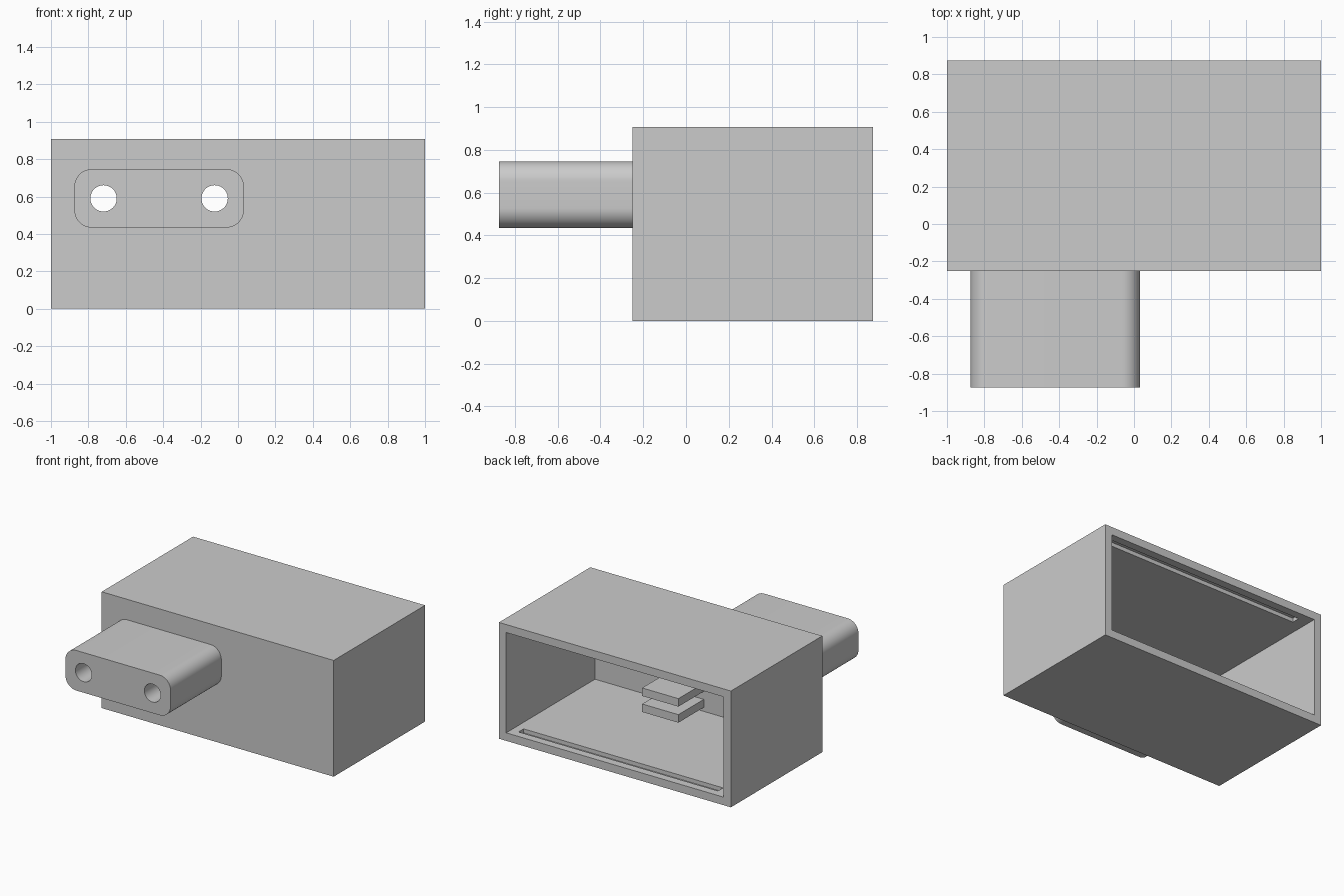
import bpy, bmesh, math
from mathutils import Matrix, Vector

cube = bpy.data.objects.get("Cube")
if cube:
    bpy.data.objects.remove(cube, do_unlink=True)

U = 1 / 32            # one design unit
WALL = 2 * U
BACK = 0.875          # y of the open back
FRONT = -8 * U        # y of the housing front
HEIGHT = 29 * U
PLUG_X, PLUG_Z = -13.5 * U, 0.59

grey = bpy.data.materials.new("light_grey")
grey.use_nodes = True
colour = (0.6, 0.6, 0.6, 1)
grey.diffuse_color = colour
grey.node_tree.nodes["Principled BSDF"].inputs["Base Color"].default_value = colour


def finish(name, bm):
    bmesh.ops.recalc_face_normals(bm, faces=bm.faces)
    mesh = bpy.data.meshes.new(name)
    bm.to_mesh(mesh)
    bm.free()
    mesh.materials.append(grey)
    obj = bpy.data.objects.new(name, mesh)
    bpy.context.collection.objects.link(obj)
    return obj


def box(name, low, high):
    low, high = Vector(low), Vector(high)
    bm = bmesh.new()
    bmesh.ops.create_cube(bm, size=1)
    bmesh.ops.scale(bm, vec=high - low, verts=bm.verts)
    bmesh.ops.translate(bm, vec=(low + high) / 2, verts=bm.verts)
    return finish(name, bm)


def rounded_bar(name, x, z, width, height, radius, y0, y1, steps=12):
    # Rounded rectangle in the xz plane, extruded along y
    bm = bmesh.new()
    ring = []
    for corner, (sx, sz) in enumerate([(1, 1), (-1, 1), (-1, -1), (1, -1)]):
        cx = x + sx * (width / 2 - radius)
        cz = z + sz * (height / 2 - radius)
        for i in range(steps + 1):
            a = math.pi / 2 * (corner + i / steps)
            ring.append(bm.verts.new((cx + radius * math.cos(a), y0,
                                      cz + radius * math.sin(a))))
    face = bm.faces.new(ring)
    new = bmesh.ops.extrude_face_region(bm, geom=[face])["geom"]
    moved = [v for v in new if isinstance(v, bmesh.types.BMVert)]
    bmesh.ops.translate(bm, vec=(0, y1 - y0, 0), verts=moved)
    return finish(name, bm)


def rod(name, x, z, radius, y0, y1):
    bm = bmesh.new()
    bmesh.ops.create_cone(bm, cap_ends=True, segments=64, radius1=radius,
                          radius2=radius, depth=y1 - y0)
    place = Matrix.Translation((x, (y0 + y1) / 2, z))
    bmesh.ops.transform(bm, verts=bm.verts,
                        matrix=place @ Matrix.Rotation(math.pi / 2, 4, "X"))
    return finish(name, bm)


def combine(target, tool, operation):
    mod = target.modifiers.new(operation.lower(), "BOOLEAN")
    mod.operation, mod.solver, mod.object = operation, "EXACT", tool
    bpy.ops.object.select_all(action="DESELECT")
    bpy.context.view_layer.objects.active = target
    target.select_set(True)
    bpy.ops.object.modifier_apply(modifier=mod.name)
    bpy.data.objects.remove(tool, do_unlink=True)


# Hollow housing, open at the back
housing = box("housing", (-1, FRONT, 0), (1, BACK, HEIGHT))
inner_front = FRONT + U
cavity = box("cavity", (-1 + WALL, inner_front, WALL),
             (1 - WALL, BACK + 0.1, HEIGHT - WALL))
combine(housing, cavity, "DIFFERENCE")

# Lid grooves in the floor and the ceiling
for z in (WALL, HEIGHT - WALL):
    groove = box("groove", (-27 * U, BACK - 4 * U, z - U),
                 (28 * U, BACK - 2 * U, z + U))
    combine(housing, groove, "DIFFERENCE")

# Rounded plug on the front
plug = rounded_bar("plug", PLUG_X, PLUG_Z, 29 * U, 10 * U, 3 * U,
                   -BACK, FRONT + U / 2)
combine(housing, plug, "UNION")

# Two bores through the plug and the front wall
for side in (-1, 1):
    bore = rod("bore", PLUG_X + side * 9.5 * U, PLUG_Z, 2.25 * U, -1, 0)
    combine(housing, bore, "DIFFERENCE")

bpy.ops.object.select_all(action="DESELECT")
housing.select_set(True)
bpy.context.view_layer.objects.active = housing
bpy.ops.object.shade_smooth_by_angle(angle=math.radians(30))

# Pair of clip plates on the inside of the front wall
for name, z in (("lower_clip_plate", 3 * U), ("upper_clip_plate", 7 * U)):
    box(name, (0, inner_front - U / 4, z),
        (10 * U, inner_front + 10 * U, z + 2 * U))
